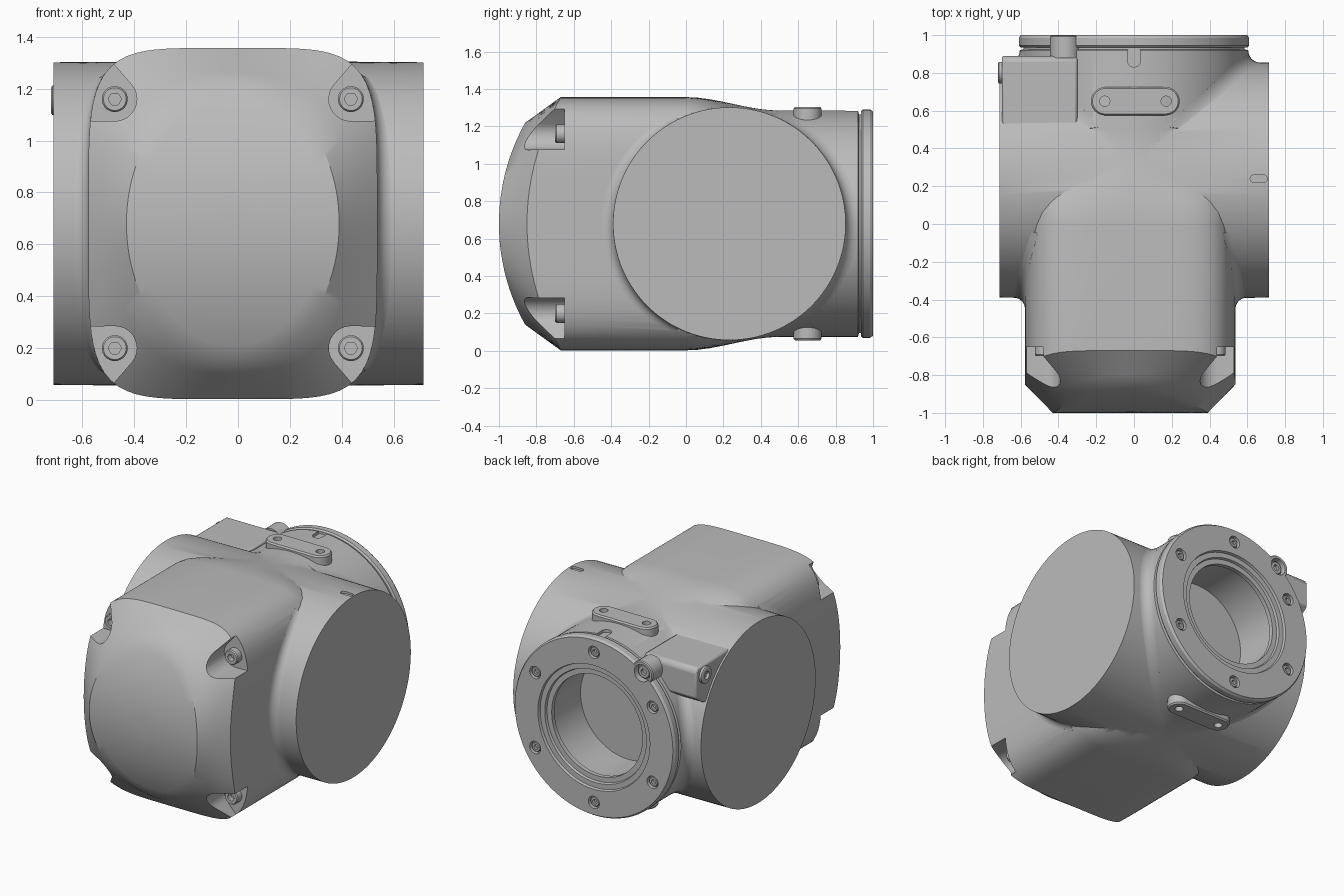
import bpy, bmesh, math
from math import sin, cos, pi, sqrt, copysign, radians

cube = bpy.data.objects.get("Cube")
if cube:
    bpy.data.objects.remove(cube, do_unlink=True)

GREY = bpy.data.materials.new("cast grey")
GREY.use_nodes = True
GREY.diffuse_color = (0.5, 0.5, 0.5, 1)
GREY.node_tree.nodes["Principled BSDF"].inputs["Base Color"].default_value = (0.5, 0.5, 0.5, 1)

MID = 0.68          # height of every main axis
HX, HZ = 0.557, 0.677   # front housing half width and half height
CX = -0.02          # sideways offset of the front housing
R = 0.622           # cross tube radius
RB = 0.605          # rear neck radius
parts = []


def loft(name, rings, closed=False):
    """Skin a list of equal-length point rings into one solid."""
    bm = bmesh.new()
    rows = [[bm.verts.new(p) for p in ring] for ring in rings]
    n = len(rows[0])
    pairs = list(zip(rows, rows[1:]))
    if closed:
        pairs.append((rows[-1], rows[0]))
    else:
        bm.faces.new(rows[0])
        bm.faces.new(rows[-1])
    for a, b in pairs:
        for i in range(n):
            j = (i + 1) % n
            bm.faces.new((a[i], a[j], b[j], b[i]))
    bmesh.ops.recalc_face_normals(bm, faces=bm.faces)
    mesh = bpy.data.meshes.new(name)
    bm.to_mesh(mesh)
    bm.free()
    mesh.materials.append(GREY)
    obj = bpy.data.objects.new(name, mesh)
    bpy.context.scene.collection.objects.link(obj)
    parts.append(obj)
    return obj


def place(axis, u, v, d):
    return {"x": (d, u, v), "y": (u, d, v), "z": (u, v, d)}[axis]


def ring(axis, c, d, r, n=48, stretch=(0, 0)):
    """Circle, polar shape or slot outline across the given axis at depth d."""
    pts = []
    for i in range(n):
        a = (i + 0.5) * 2 * pi / n
        q = r(a) if callable(r) else r
        u = c[0] + q * cos(a) + copysign(stretch[0], cos(a))
        v = c[1] + q * sin(a) + copysign(stretch[1], sin(a))
        pts.append(place(axis, u, v, d))
    return pts


def prism(name, axis, c, d0, d1, r, n=48, stretch=(0, 0)):
    return loft(name, [ring(axis, c, d, r, n, stretch) for d in (d0, d1)])


def combine(obj, tool, operation="DIFFERENCE"):
    mod = obj.modifiers.new("combine", "BOOLEAN")
    mod.operation = operation
    mod.solver = "EXACT"
    mod.object = tool
    bpy.context.view_layer.objects.active = obj
    bpy.ops.object.modifier_apply(modifier=mod.name)
    parts.remove(tool)
    bpy.data.objects.remove(tool, do_unlink=True)


def bolt(name, axis, c, d, h, r):
    """Cap screw with a hexagonal socket."""
    hexagon = lambda a: 0.45 * r / cos(a % (pi / 3) - pi / 6)
    steps = [(0, r), (0.85, r), (1, 0.88 * r), (1, hexagon), (0.3, hexagon)]
    return loft(name, [ring(axis, c, d + h * t, q, 24) for t, q in steps])


# Housing: domed front cover, rounded-box middle, round rear neck
def outline(a):
    return (abs(cos(a) / HX) ** 5 + abs(sin(a) / HZ) ** 5) ** -0.2


def dome(z):
    return -1 + 1.11 - sqrt(1.11 ** 2 - z * z)


N = 128
angles = [(i + 0.5) * 2 * pi / N for i in range(N)]
rings = []
for k in range(1, 9):
    row = []
    for a in angles:
        q = k / 8 / sqrt((cos(a) / 0.41) ** 2 + (sin(a) / 0.54) ** 2)
        row.append((CX + q * cos(a), dome(q * sin(a)), MID + q * sin(a)))
    rings.append(row)
edge = rings[-1]
for t in (0.33, 0.67, 1):
    row = []
    for a, (x, y, z) in zip(angles, edge):
        ox, oz = CX + outline(a) * cos(a), MID + outline(a) * sin(a)
        oy = -0.85 + 0.18 * ((oz - MID) / HZ) ** 2
        row.append((x + (ox - x) * t, y + (oy - y) * t, z + (oz - z) * t))
    rings.append(row)
for k in range(9):
    s = k / 8
    f = s * s * (3 - 2 * s)
    shape = lambda a: outline(a) * (1 - f) + RB * f
    rings.append(ring("y", (CX * (1 - f), MID), 0.5 * s, shape, N))
for y, r in ((0.92, RB), (0.925, 0.585), (0.95, 0.585)):
    rings.append(ring("y", (0, MID), y, r, N))
housing = loft("joint_housing", rings)

# Cross tube, merged with the housing
tube = loft("cross_tube", [ring("x", (0.232, MID), x, r, 128) for x, r in
                           ((-0.712, R), (0, R + 0.006), (0.715, R))])
combine(housing, tube, "UNION")

# Bolt pockets on the four front corners
for sx in (-1, 1):
    for sz in (-1, 1):
        shape = [(0.455 + 0.085 * cos(radians(a)), 0.48 + 0.085 * sin(radians(a)))
                 for a in range(140, 271, 13)]
        shape += [(0.75, 0.40), (0.75, 0.9), (0.68, 0.87)]
        pocket = loft("pocket", [[(CX + sx * u, y, MID + sz * v) for u, v in shape]
                                 for y in (-1.1, -0.65)])
        combine(housing, pocket)
        screw = bolt("cover_bolt", "y", (CX + sx * 0.455, MID + sz * 0.48), -0.645, -0.055, 0.05)

# Rear bore and the two small alignment slots
combine(housing, prism("bore", "y", (0, MID), 0.63, 1.1, 0.36, 96))
combine(housing, prism("slot", "z", (0, 0.89), 1.265, 1.4, 0.034, 24, (0, 0.025)))
combine(housing, prism("slot", "z", (0.66, 0.24), 1.288, 1.4, 0.02, 24, (0.025, 0)))


# Fillets where the housing sides meet the cross tube
def front_side(z):
    return HX * max(0, 1 - abs(z / HZ) ** 5) ** 0.2


def rear_side(z):
    return sqrt(max(0, RB ** 2 - z * z))


def fillet(name, side, facing, sx, shift, size):
    rows = []
    for k in range(-16, 17):
        a = radians(k * 4)
        f = size * cos(a)
        section = [(-0.08, -0.08), (-0.02, f)]
        section += [(f * (1 - cos(b)), f * (1 - sin(b)))
                    for b in [j * pi / 12 for j in range(7)]]
        section += [(f, -0.03)]
        row = []
        for dx, dr in section:
            q = R + dr
            x = side(q * sin(a)) + dx
            row.append((shift + sx * x, 0.232 + facing * q * cos(a), MID + q * sin(a)))
        rows.append(row)
    loft(name, rows)


for sx in (-1, 1):
    fillet("front_fillet", front_side, -1, sx, CX, 0.06)
    fillet("rear_fillet", rear_side, 1, sx, 0, 0.065)

# Rear flange ring with stepped inner lip
profile = [(0.345, 0.935), (0.60, 0.935), (0.61, 0.945), (0.61, 0.985), (0.60, 1.0),
           (0.425, 1.0), (0.42, 0.982), (0.385, 0.982), (0.38, 0.965), (0.345, 0.965)]
flange = loft("rear_flange", [ring("y", (0, MID), y, r, 96) for r, y in profile], True)
for k in range(6):
    a = radians(90 + 60 * k)
    c = (0.515 * cos(a), MID + 0.515 * sin(a))
    combine(flange, prism("recess", "y", c, 0.97, 1.1, 0.042, 24))
    bolt("flange_bolt", "y", c, 0.965, 0.026, 0.033)

# Corner boss on the flange rim
c = (-0.365, 1.15)
combine(flange, prism("recess", "y", c, 0.955, 1.1, 0.058, 32))
steps = [(0.88, 0.08), (0.992, 0.08), (0.999, 0.074), (0.999, 0.058), (0.955, 0.058)]
loft("rim_boss", [ring("y", c, y, r, 32) for y, r in steps])
bolt("boss_bolt", "y", c, 0.95, 0.03, 0.045)

# Slotted lugs above and below the rear neck
for sz in (-1, 1):
    steps = [(0.47, 0.075), (0.615, 0.075), (0.625, 0.067)]
    lug = loft("neck_lug", [ring("z", (0.007, 0.65), MID + sz * h, r, 40, (0.16, 0))
                            for h, r in steps])
    for x in (-0.155, 0.17):
        combine(lug, prism("hole", "z", (x, 0.65), MID + sz * 0.56, MID + sz * 0.8, 0.027, 24))

# Side box with its end plug
shape = [(0.5, 1.225), (0.87, 1.225), (0.89, 1.2), (0.89, 1.02), (0.8, 0.96), (0.5, 0.96)]
box = loft("side_box", [[(x, y, z) for y, z in shape] for x in (-0.70, -0.30)])
bev = box.modifiers.new("soft_edges", "BEVEL")
bev.width = 0.012
bev.segments = 2
bolt("end_plug", "x", (0.80, 1.155), -0.69, -0.03, 0.057)

for obj in parts:
    for p in obj.data.polygons:
        p.use_smooth = True
    obj.data.set_sharp_from_angle(angle=radians(30))
